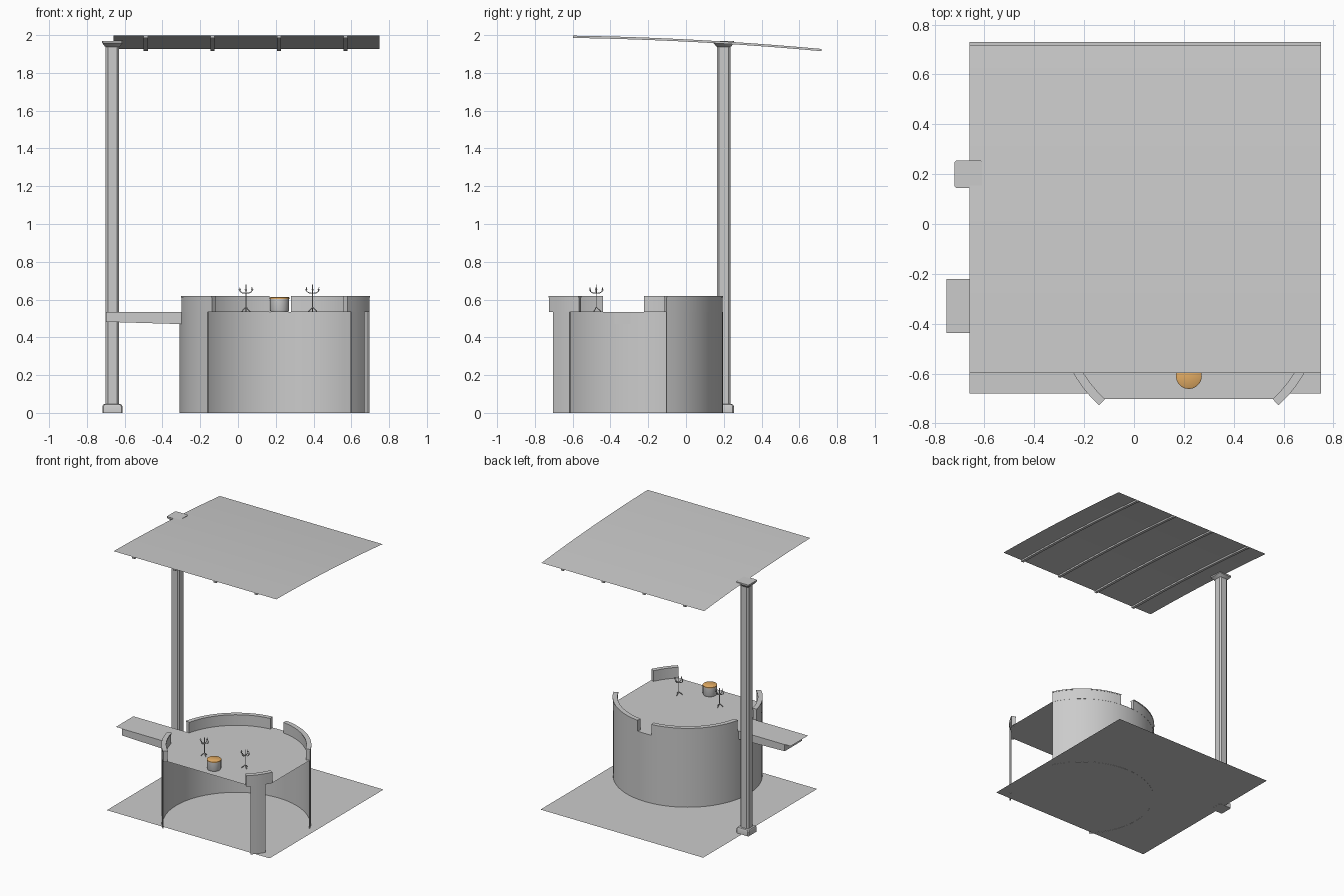
import bpy, bmesh
from math import radians, sin, cos, pi, sqrt, asin, acos

if "Cube" in bpy.data.objects:
    bpy.data.objects.remove(bpy.data.objects["Cube"])

CX, CY, R = 0.22, -0.335, 0.53      # centre and radius of the round terrace
DECK = 0.535


def finish(name, bm, smooth=True, fix=True):
    if fix:
        bmesh.ops.recalc_face_normals(bm, faces=bm.faces)
    me = bpy.data.meshes.new(name)
    bm.to_mesh(me)
    bm.free()
    ob = bpy.data.objects.new(name, me)
    bpy.context.collection.objects.link(ob)
    if smooth:
        bpy.ops.object.select_all(action='DESELECT')
        ob.select_set(True)
        bpy.context.view_layer.objects.active = ob
        bpy.ops.object.shade_smooth_by_angle(angle=radians(35))
    return ob


def loft(name, rings, smooth=True, cap=True):
    """Skin a list of equal-length point rings into a solid."""
    bm = bmesh.new()
    vs = [[bm.verts.new(p) for p in ring] for ring in rings]
    n = len(vs[0])
    for a, b in zip(vs, vs[1:]):
        for i in range(n):
            j = (i + 1) % n
            bm.faces.new((a[i], a[j], b[j], b[i]))
    if cap:
        bm.faces.new(vs[0])
        bm.faces.new(vs[-1])
    return finish(name, bm, smooth)


def plane(name, pts):
    bm = bmesh.new()
    bm.faces.new([bm.verts.new(p) for p in pts])
    return finish(name, bm, False, False)


def arc_wall(name, a0, a1, r0, r1, z0, z1):
    n = max(3, round((a1 - a0) / 5))
    rings = []
    for i in range(n + 1):
        t = radians(a0 + (a1 - a0) * i / n)
        rings.append([(CX + r * cos(t), CY + r * sin(t), z)
                      for r, z in ((r0, z0), (r1, z0), (r1, z1), (r0, z1))])
    return loft(name, rings)


def lathe(name, x, y, prof, n=16):
    return loft(name, [[(x + r * cos(2 * pi * i / n), y + r * sin(2 * pi * i / n), z)
                        for i in range(n)] for r, z in prof])


# ground slab
plane("floor", [(-0.66, -0.68, 0.001), (0.75, -0.68, 0.001),
                (0.75, 0.73, 0.001), (-0.66, 0.73, 0.001)])

# curved roof sheet
def roof_z(y):
    s = (y + 0.6) / 1.315
    return 1.998 - 0.02 * s - 0.05 * s * s

ys = [-0.597 + 1.315 * i / 16 for i in range(17)]
bm = bmesh.new()
rows = [[bm.verts.new((x, y, roof_z(y))) for x in (-0.66, 0.75)] for y in ys]
for a, b in zip(rows, rows[1:]):
    bm.faces.new((a[0], a[1], b[1], b[0]))
finish("roof_sheet", bm, True, False)

# battens under the roof
for k, x in enumerate((-0.488, -0.135, 0.217, 0.57)):
    loft(f"roof_batten_{k}", [[(x + dx, y, roof_z(y) + dz) for dx, dz in
         ((-0.011, -0.001), (0.011, -0.001), (0.011, -0.013), (-0.011, -0.013))]
        for y in ys])

# column with base and capital: chamfered square rings
def ring(h, c, z):
    x, y = -0.665, 0.2
    k = h - c
    return [(x + a, y + b, z) for a, b in ((h, -k), (h, k), (k, h), (-k, h),
                                           (-h, k), (-h, -k), (-k, -h), (k, -h))]

loft("column", [ring(h, c, z) for h, c, z in (
    (0.053, 0.006, 0), (0.053, 0.006, 0.035), (0.048, 0.008, 0.045),
    (0.036, 0.012, 0.047), (0.036, 0.012, 1.938), (0.040, 0.01, 1.94),
    (0.052, 0.006, 1.956), (0.055, 0.006, 1.958), (0.055, 0.006, 1.97))])

# round wall, open at the front and on the right
arc_wall("round_wall", 26, 224, R - 0.008, R, 0, DECK - 0.001)
arc_wall("front_right_wall", -44, -32, R - 0.008, R, 0, DECK - 0.001)

# deck: disc trimmed by straight edges at the front and right
pts = []
for i in range(41):
    t = radians(26 + 198 * i / 40)
    pts.append((CX + R * cos(t), CY + R * sin(t), DECK))
for i in range(5):
    t = radians(-44 + 18 * i / 4)
    pts.append((CX + R * cos(t), CY + R * sin(t), DECK))
plane("deck", pts)

# parapet segments with a gap at the back and at the gangway
for k, (a0, a1) in enumerate(((26, 83), (96, 167), (192, 227.5), (-47.5, -26))):
    arc_wall(f"parapet_{k}", a0, a1, 0.502, R + 0.001, DECK - 0.001, 0.612)
    arc_wall(f"parapet_coping_{k}", a0, a1, 0.498, R + 0.003, 0.612, 0.62)

# gangway: thin plate on a tapered box
plane("gangway_plate", [(-0.752, -0.437, 0.536), (-0.29, -0.437, 0.536),
                        (-0.29, -0.22, 0.536), (-0.752, -0.22, 0.536)])
loft("gangway_beam", [[(-0.70, y, 0.482), (-0.30, y, 0.47), (-0.30, y, 0.534),
                       (-0.70, y, 0.534)] for y in (-0.435, -0.222)], False)

# drum with a coloured skin
lathe("drum_body", 0.22, -0.61, [(0.047, DECK), (0.051, 0.545), (0.051, 0.605)], 20)
skin = lathe("drum_skin", 0.22, -0.61, [(0.052, 0.604), (0.052, 0.610), (0.046, 0.614)], 20)
mat = bpy.data.materials.new("drum_skin_orange")
mat.diffuse_color = (0.78, 0.42, 0.13, 1)
mat.use_nodes = True
mat.node_tree.nodes["Principled BSDF"].inputs["Base Color"].default_value = mat.diffuse_color
skin.data.materials.append(mat)

# branching candle stands
def stand(name, x, y):
    cu = bpy.data.curves.new(name, 'CURVE')
    cu.dimensions = '3D'
    cu.bevel_depth = 0.0028
    cu.bevel_resolution = 1
    cu.use_fill_caps = True
    paths = [[(0, 0, 0.02), (0, 0, 0.145)]]
    for i in range(3):
        t = 2 * pi * i / 3 + pi / 2
        paths.append([(0, 0, 0.025), (0.025 * cos(t), 0.025 * sin(t), 0.002)])
    for i in range(4):
        t = pi / 2 * i
        paths.append([(r * cos(t), r * sin(t), z) for r, z in
                      ((0, 0.098), (0.018, 0.1), (0.031, 0.108), (0.033, 0.13))])
    for p in paths:
        sp = cu.splines.new('POLY')
        sp.points.add(len(p) - 1)
        for q, (a, b, c) in zip(sp.points, p):
            q.co = (x + a, y + b, DECK + c, 1)
    ob = bpy.data.objects.new(name, cu)
    bpy.context.collection.objects.link(ob)
    for i in range(4):
        t = pi / 2 * i
        px, py = x + 0.033 * cos(t), y + 0.033 * sin(t)
        lathe(f"{name}_cup_{i}", px, py, [(0.003, DECK + 0.112), (0.007, DECK + 0.118)], 8)

stand("candle_stand_left", 0.042, -0.475)
stand("candle_stand_right", 0.395, -0.475)
